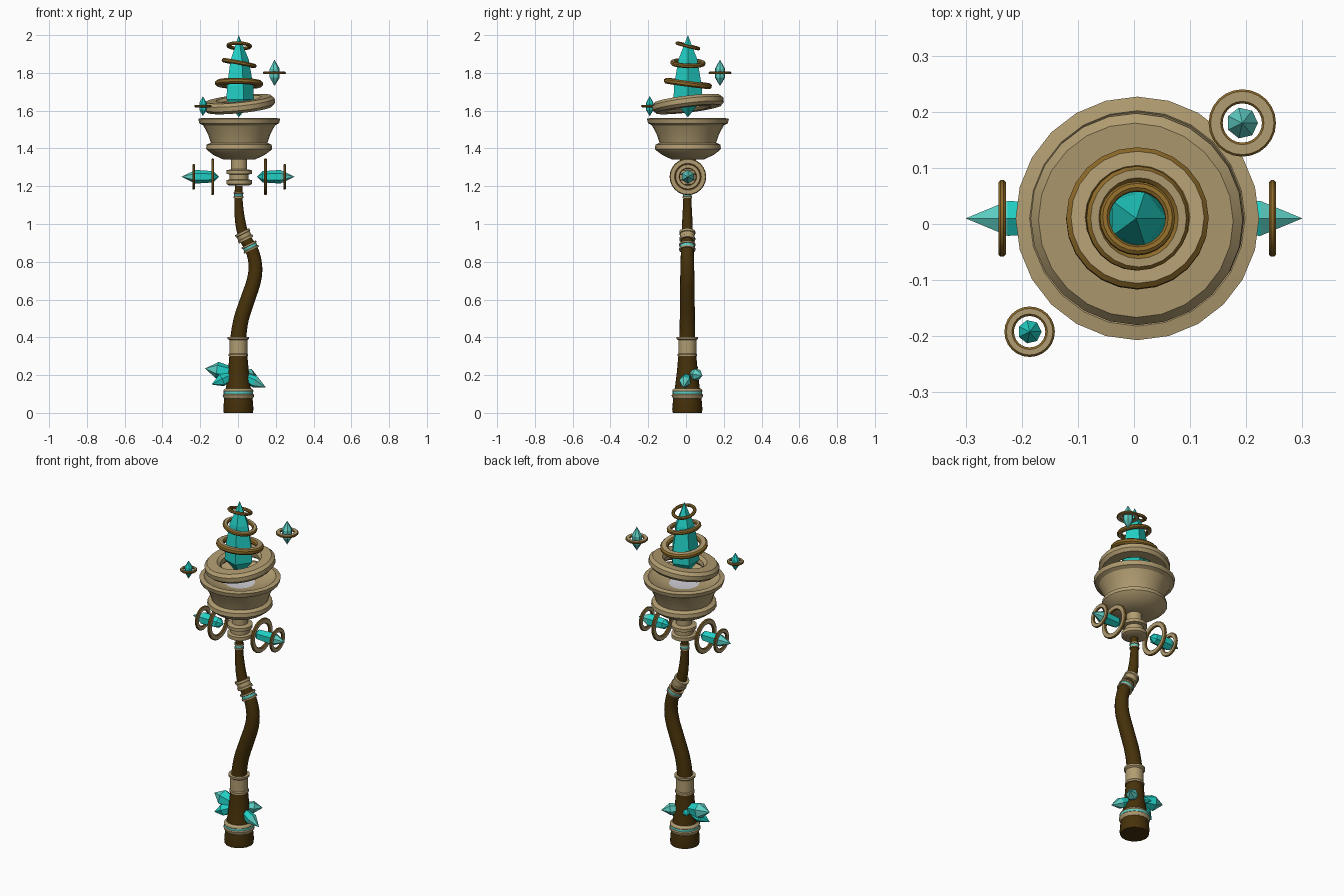
import bpy, bmesh, math
from mathutils import Vector, Matrix

cube = bpy.data.objects.get("Cube")
if cube:
    bpy.data.objects.remove(cube, do_unlink=True)


def material(name, rgb):
    m = bpy.data.materials.new(name)
    m.use_nodes = True
    m.diffuse_color = (*rgb, 1)
    m.node_tree.nodes["Principled BSDF"].inputs["Base Color"].default_value = (*rgb, 1)
    return m


WOOD = material("dark wood", (0.062, 0.031, 0.003))
TAN = material("tan metal", (0.44, 0.335, 0.165))
BRONZE = material("bronze", (0.27, 0.145, 0.022))
TEAL = material("teal crystal", (0.015, 0.62, 0.55))
PALE = material("pale teal", (0.11, 0.62, 0.55))
LIGHT = material("light grey", (0.65, 0.65, 0.7))
CX, CY = 0.006, 0.01


def finish(name, bm, mats, rule, smooth):
    bmesh.ops.remove_doubles(bm, verts=bm.verts, dist=1e-5)
    bmesh.ops.recalc_face_normals(bm, faces=bm.faces)
    bm.normal_update()
    for f in bm.faces:
        if rule:
            f.material_index = rule(f)
    me = bpy.data.meshes.new(name)
    bm.to_mesh(me)
    bm.free()
    for m in mats:
        me.materials.append(m)
    ob = bpy.data.objects.new(name, me)
    bpy.context.collection.objects.link(ob)
    if smooth:
        bpy.ops.object.select_all(action="DESELECT")
        ob.select_set(True)
        bpy.context.view_layer.objects.active = ob
        bpy.ops.object.shade_smooth_by_angle(angle=math.radians(30))
    return ob


def skin(bm, rings, closed=False):
    pairs = list(zip(rings, rings[1:]))
    if closed:
        pairs.append((rings[-1], rings[0]))
    for a, b in pairs:
        for i in range(len(a)):
            j = (i + 1) % len(a)
            bm.faces.new((a[i], a[j], b[j], b[i]))


def lathe(name, profile, mats, loc=(CX, CY, 0), axis=(0, 0, 1), sides=24,
          closed=False, rule=None, smooth=True):
    """Spin (radius, height) points around an axis."""
    bm = bmesh.new()
    rings = [[bm.verts.new((r * math.cos(math.tau * i / sides),
                            r * math.sin(math.tau * i / sides), h))
              for i in range(sides)] for r, h in profile]
    skin(bm, rings, closed)
    ob = finish(name, bm, mats, rule, smooth)
    turn = Vector((0, 0, 1)).rotation_difference(Vector(axis)).to_matrix().to_4x4()
    ob.matrix_world = Matrix.Translation(loc) @ turn
    return ob


def washer(name, outer, inner, h, loc, axis=(0, 0, 1), mats=(TAN, BRONZE)):
    b, t = h * 0.28, h / 2
    half = [(outer, t - b), (outer - b, t), (inner + b, t), (inner, t - b)]
    profile = half + [(r, -z) for r, z in reversed(half)]
    return lathe(name, profile, mats, loc, axis, closed=True,
                 rule=lambda f: 0 if abs(f.normal.z) > 0.9 else len(mats) - 1)


def crystal(name, profile, loc, axis=(0, 0, 1), mats=(TEAL,), tip=9, sides=6):
    return lathe(name, profile, mats, loc, axis, sides, smooth=False,
                 rule=lambda f: int(f.calc_center_median().z > tip))


def collar(name, r, h, loc, axis=(0, 0, 1), band=TAN):
    """Flanged sleeve with an optional inlaid band round the middle."""
    profile = [(0, -h / 2), (r, -h / 2), (r, -h / 4), (r * 0.9, -h / 5),
               (r * 0.9, h / 5), (r, h / 4), (r, h / 2), (0, h / 2)]
    return lathe(name, profile, (TAN, band), loc, axis, 20,
                 rule=lambda f: int(abs(f.calc_center_median().z) < h * 0.05
                                    and abs(f.normal.z) < 0.5))


# Curved wooden shaft: (x, z, radius)
path = [(0, .3, .045), (.002, .4, .042), (.018, .5, .04), (.051, .6, .039),
        (.084, .7, .038), (.092, .78, .036), (.074, .86, .034), (.03, .94, .03),
        (.011, 1.02, .027), (.003, 1.12, .022), (.004, 1.23, .019)]
pts = [Vector(p) for p in path]
pts = [pts[0] * 2 - pts[1]] + pts + [pts[-1] * 2 - pts[-2]]
fine = []
for a, b, c, d in zip(pts, pts[1:], pts[2:], pts[3:]):
    for k in range(4):
        t = k / 4
        fine.append(0.5 * (2 * b + (c - a) * t + (2 * a - 5 * b + 4 * c - d) * t * t
                           + (3 * b - a - 3 * c + d) * t ** 3))
bm = bmesh.new()
rings = []
for i, p in enumerate(fine):
    q, s = fine[min(i + 1, len(fine) - 1)], fine[max(i - 1, 0)]
    along = Vector((q.x - s.x, 0, q.y - s.y)).normalized()
    side = Vector((along.z, 0, -along.x))
    centre = Vector((p.x, CY - 0.003, p.y))
    rings.append([bm.verts.new(centre + p.z * (side * math.cos(math.tau * j / 16)
                  + Vector((0, 1, 0)) * math.sin(math.tau * j / 16)))
                  for j in range(16)])
skin(bm, rings)
bm.faces.new(rings[0])
bm.faces.new(rings[-1])
finish("shaft", bm, (WOOD,), None, True)

# Foot and collars
BASE = (.002, CY - .003, 0)
lathe("foot", [(0, 0), (.077, 0), (.08, .02), (.074, .09), (.066, .13),
               (.055, .22), (.047, .31), (0, .31)], (WOOD,), BASE, sides=16)
lathe("foot_band", [(.06, .073), (.073, .073), (.082, .086), (.083, .095), (.078, .1),
                    (.078, .112), (.08, .115), (.078, .122), (.069, .13), (.06, .13)],
      (TAN, PALE), BASE, closed=True,
      rule=lambda f: int(.1 < f.calc_center_median().z < .112
                         and abs(f.normal.z) < .5))
lathe("lower_sleeve", [(0, .3), (.052, .3), (.052, .31), (.048, .315), (.048, .385),
                       (.057, .392), (.057, .403), (0, .403)], (TAN,), BASE)
lean = (-0.5, 0, 1)
collar("middle_collar", .042, .05, (.032, CY - .003, .937), lean)
collar("inlaid_collar", .043, .036, (.064, CY - .003, .878), lean, PALE)
collar("upper_collar", .026, .03, (.003, CY - .003, 1.153), band=PALE)

# Hub, stem and bowl
lathe("hub", [(0, 1.205), (.055, 1.205), (.068, 1.212), (.068, 1.232), (.05, 1.236),
              (.05, 1.262), (.068, 1.266), (.068, 1.284), (.042, 1.29),
              (.042, 1.35), (0, 1.35)], (TAN,))
lathe("bowl", [(0, 1.34), (.085, 1.342), (.135, 1.365), (.168, 1.39), (.175, 1.398),
               (.172, 1.42), (.15, 1.43), (.165, 1.475), (.19, 1.522), (.211, 1.533),
               (.217, 1.557), (.192, 1.562), (.175, 1.547), (.08, 1.525), (0, 1.525)],
      (TAN, LIGHT), rule=lambda f: int(f.normal.z > .9 and
                                       f.calc_center_median().xy.length < .075))

# Main crystal and its tilted rings
crystal("main_crystal", [(0, 1.565), (.08, 1.66), (.077, 1.73), (.053, 1.87), (0, 2)],
        (CX - .002, CY, 0), sides=5)
washer("bowl_ring", .19, .105, .056, (CX, CY, 1.635), (-.1, -.12, 1), (TAN,))
washer("crystal_ring_low", .127, .085, .03, (CX, CY, 1.744), (.02, .13, 1))
washer("crystal_ring_middle", .093, .066, .022, (CX, CY, 1.852), (.19, .03, 1))
washer("crystal_ring_top", .067, .05, .017, (CX, CY, 1.943), (.04, .26, 1), (BRONZE,))


def floating(name, loc, size, ring_out, ring_in, mat):
    shape = [(0, -size), (.4 * size, -.35 * size), (.4 * size, .3 * size), (0, size)]
    crystal(name + "_crystal", shape, loc, mats=(mat,), sides=7)
    washer(name + "_ring", ring_out, ring_in, .013, loc)


floating("left_floating", (.193, .18, 1.8), .07, .06, .035, PALE)
floating("right_floating", (-.186, -.192, 1.624), .053, .045, .028, TEAL)

# Side crystals pointing outwards, each with two rings
for s, label in ((1, "left"), (-1, "right")):
    out = (s, 0, 0)
    crystal(label + "_side_crystal", [(0, .1), (.03, .13), (.036, .225), (0, .3)],
            (0, CY, 1.25), out, (TEAL, PALE), .24)
    washer(label + "_large_ring", .097, .067, .015, (CX + s * .14, CY, 1.25), out)
    washer(label + "_small_ring", .068, .043, .013, (CX + s * .241, CY, 1.25), out)

# Crystals sprouting from the foot: (tip, thickness, materials)
sprouts = [((-.175, .03, .235), .045, (TEAL, PALE)), ((-.14, -.02, .15), .035, (TEAL,)),
           ((.147, -.015, .135), .032, (TEAL, PALE)), ((.1, .087, .197), .033, (PALE,)),
           ((-.06, .075, .2), .02, (TEAL,))]
for i, (tip, r, mats) in enumerate(sprouts):
    root = Vector((0, CY, .21))
    axis = Vector(tip) - root
    n = axis.length
    crystal(f"foot_crystal_{i + 1}", [(0, 0), (r * .7, n * .25), (r, n * .62), (0, n)],
            root, axis, mats, n * .7 if len(mats) > 1 else 9)
